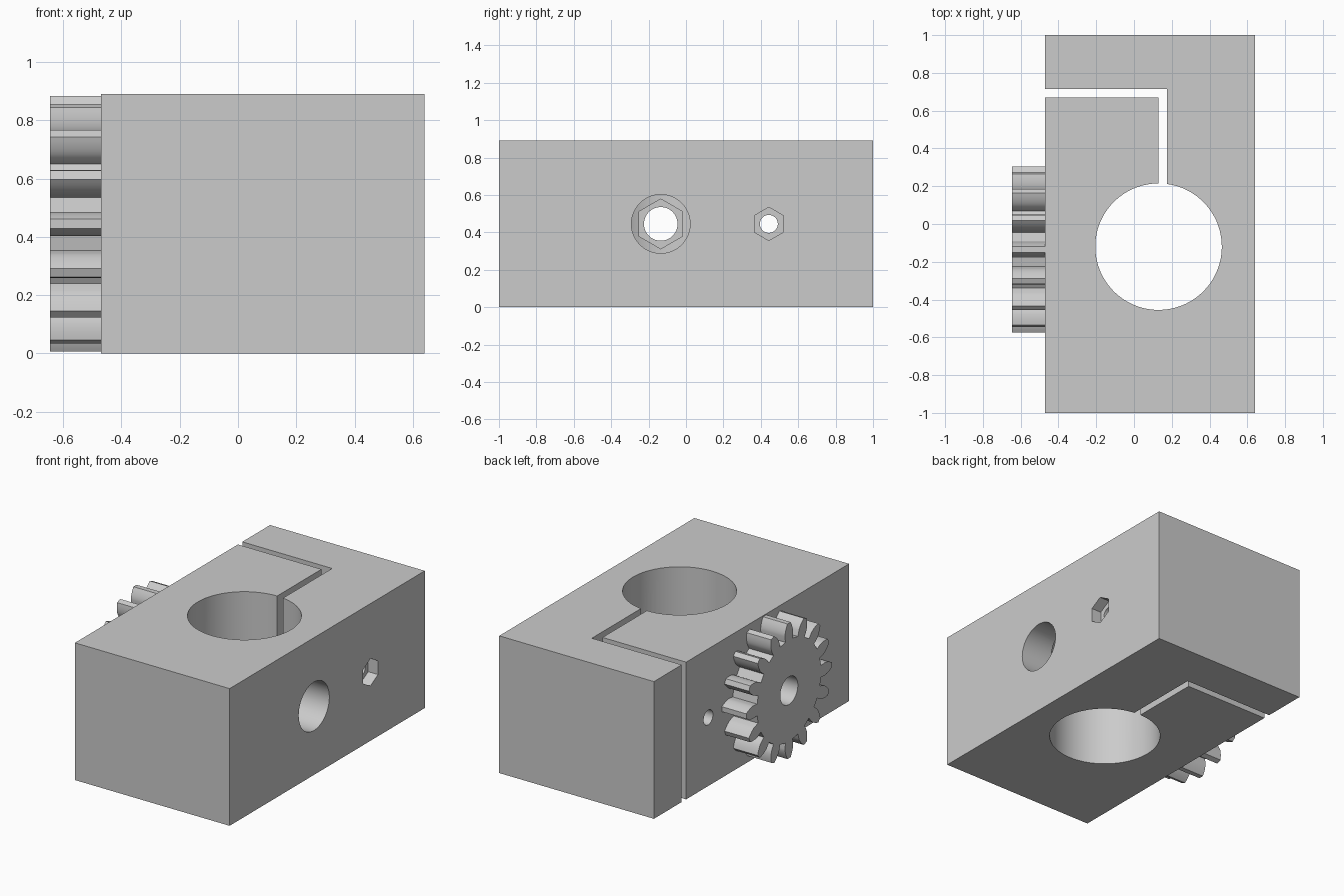
import bpy
import bmesh
from math import sin, cos, tan, acos, asin, pi, radians

old = bpy.data.objects.get("Cube")
if old:
    bpy.data.objects.remove(old, do_unlink=True)

grey = bpy.data.materials.new("plain grey")
grey.use_nodes = True
grey.diffuse_color = (0.6, 0.6, 0.6, 1)
grey.node_tree.nodes["Principled BSDF"].inputs["Base Color"].default_value = (0.6, 0.6, 0.6, 1)


def prism(name, outline, axis, low, high):
    """Extrude a 2D outline: (x, y) along z, or (y, z) along x."""
    bm = bmesh.new()
    place = (lambda a, b: (a, b, low)) if axis == "z" else (lambda a, b: (low, a, b))
    face = bm.faces.new([bm.verts.new(place(a, b)) for a, b in outline])
    moved = bmesh.ops.extrude_face_region(bm, geom=[face])["geom"]
    step = (0, 0, high - low) if axis == "z" else (high - low, 0, 0)
    bmesh.ops.translate(bm, vec=step, verts=[v for v in moved if isinstance(v, bmesh.types.BMVert)])
    bmesh.ops.recalc_face_normals(bm, faces=bm.faces)
    mesh = bpy.data.meshes.new(name)
    bm.to_mesh(mesh)
    bm.free()
    mesh.materials.append(grey)
    obj = bpy.data.objects.new(name, mesh)
    bpy.context.collection.objects.link(obj)
    return obj


def ring(centre, radius, sides):
    """Regular polygon with a corner pointing up."""
    steps = [pi / 2 + 2 * pi * i / sides for i in range(sides)]
    return [(centre[0] + radius * cos(t), centre[1] + radius * sin(t)) for t in steps]


def activate(obj):
    bpy.ops.object.select_all(action="DESELECT")
    obj.select_set(True)
    bpy.context.view_layer.objects.active = obj


def cut(target, centre, radius, sides, low, high):
    cutter = prism("cutter", ring(centre, radius, sides), "x", low, high)
    cutter.hide_render = True
    mod = target.modifiers.new("cut", "BOOLEAN")
    mod.operation = "DIFFERENCE"
    mod.solver = "EXACT"
    mod.object = cutter
    activate(target)
    bpy.ops.object.modifier_apply(modifier=mod.name)
    bpy.data.objects.remove(cutter, do_unlink=True)


# Clamp block: one outline running through the L-shaped slot and round the bore
LEFT, RIGHT, HEIGHT = -0.47, 0.64, 0.89
BORE_X, BORE_Y, BORE_R = 0.13, -0.12, 0.335
SLOT = 0.045
start, end = acos(SLOT / BORE_R), -1.5 * pi
arc = [start + (end - start) * i / 72 for i in range(73)]
outline = [(LEFT, -1), (RIGHT, -1), (RIGHT, 1), (LEFT, 1),
           (LEFT, 0.67 + SLOT), (BORE_X + SLOT, 0.67 + SLOT)]
outline += [(BORE_X + BORE_R * cos(t), BORE_Y + BORE_R * sin(t)) for t in arc]
outline += [(BORE_X, 0.67), (LEFT, 0.67)]
block = prism("clamp_block", outline, "z", 0, HEIGHT)

# Axle hole: wide access hole, hexagonal head pocket, narrow through hole
AXLE = (-0.135, HEIGHT / 2)
cut(block, AXLE, 0.157, 48, BORE_X, RIGHT + 0.1)
cut(block, AXLE, 0.133, 6, -0.33, BORE_X)
cut(block, AXLE, 0.09, 48, LEFT - 0.1, BORE_X)

# Clamping screw: nut pocket and through hole
SCREW = (0.443, HEIGHT / 2)
cut(block, SCREW, 0.089, 6, RIGHT - 0.07, RIGHT + 0.1)
cut(block, SCREW, 0.048, 32, LEFT - 0.1, RIGHT + 0.1)

# Spur gear with involute teeth
TEETH, TIP_R = 16, 0.4385
module = 2 * TIP_R / (TEETH + 2)
pitch_r = module * TEETH / 2
base_r = pitch_r * cos(radians(20))
root_r = pitch_r - 1.25 * module


def involute(r):
    a = acos(min(1, base_r / r))
    return tan(a) - a


half_base = pi / (2 * TEETH) + involute(pitch_r)
radii = [root_r] + [base_r + (TIP_R - base_r) * i / 6 for i in range(7)]
flank = [(r, half_base - (involute(r) if r > base_r else 0)) for r in radii]
tooth = [(r, -a) for r, a in flank] + [(r, a) for r, a in reversed(flank)]
gear_outline = []
for k in range(TEETH):
    turn = 2 * pi * k / TEETH
    gear_outline += [(AXLE[0] + r * cos(turn + a), AXLE[1] + r * sin(turn + a)) for r, a in tooth]
gear = prism("spur_gear", gear_outline, "x", -0.645, LEFT)
cut(gear, AXLE, 0.09, 48, -0.8, LEFT + 0.1)

for obj in (block, gear):
    activate(obj)
    bpy.ops.object.shade_smooth_by_angle(angle=radians(25))
